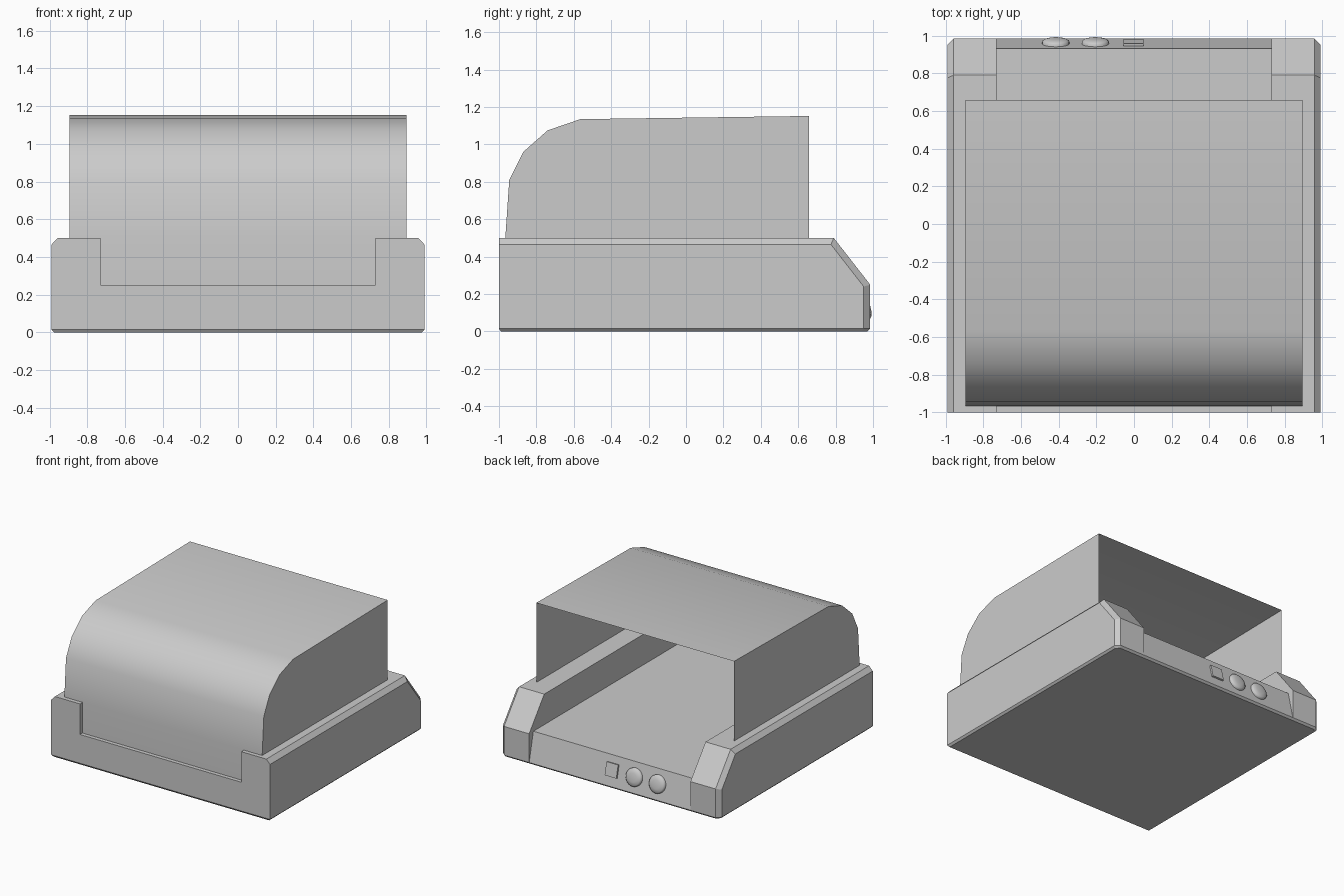
import bpy, bmesh, math
from mathutils import Matrix, Vector

if "Cube" in bpy.data.objects:
    bpy.data.objects.remove(bpy.data.objects["Cube"])


def finish(bm, name, smooth=None):
    bmesh.ops.recalc_face_normals(bm, faces=bm.faces)
    me = bpy.data.meshes.new(name)
    bm.to_mesh(me)
    bm.free()
    ob = bpy.data.objects.new(name, me)
    bpy.context.collection.objects.link(ob)
    if smooth:
        bpy.ops.object.select_all(action='DESELECT')
        ob.select_set(True)
        bpy.context.view_layer.objects.active = ob
        bpy.ops.object.shade_smooth_by_angle(angle=math.radians(smooth))
    return ob


def loft(name, rings):
    """Closed solid through matching rings of points."""
    bm = bmesh.new()
    vs = [[bm.verts.new(p) for p in ring] for ring in rings]
    n = len(rings[0])
    for a, b in zip(vs, vs[1:]):
        for i in range(n):
            j = (i + 1) % n
            bm.faces.new((a[i], a[j], b[j], b[i]))
    bm.faces.new(vs[0])
    bm.faces.new(vs[-1])
    return finish(bm, name)


def section(x, profile):
    return [(x, y, z) for y, z in profile]


FOOT = 0.015

# Side rails: sloped rear end, bevelled outer edges
full = [(-1, FOOT), (-1, 0.5), (0.79, 0.5), (0.985, 0.25), (0.985, FOOT)]
inset = [(-1, FOOT), (-1, 0.465), (0.775, 0.465), (0.95, 0.24), (0.95, FOOT)]
for side, s in (("left", -1), ("right", 1)):
    loft(side + "_rail", [section(s * 0.73, full), section(s * 0.957, full),
                          section(s * 0.99, inset)])

# Floor between the rails with a leaning rear panel
floor = [(-1, FOOT), (-1, 0.25), (0.93, 0.25), (0.984, FOOT)]
loft("floor_slab", [section(-0.73, floor), section(0.73, floor)])


# Foot: thin tapered plate under the base
def outline(d, z):
    x, y = 0.99 - d, 0.985 - d
    f = -1 + d * 0.7
    return [(-x, f, z), (x, f, z), (x, 0.95 - d / 2, z), (0.957 - d / 2, y, z),
            (-0.957 + d / 2, y, z), (-x, 0.95 - d / 2, z)]


loft("foot_plate", [outline(FOOT, 0), outline(0, FOOT)])

# Hood: thin sheet, open at the rear and underneath
curve = [(0.657, 0.25), (0.657, 1.152), (-0.565, 1.135), (-0.74, 1.075),
         (-0.87, 0.96), (-0.945, 0.81), (-0.966, 0.5), (-0.968, 0.25)]
bm = bmesh.new()
sides = [[bm.verts.new(p) for p in section(x, curve)] for x in (-0.895, 0.895)]
for i in range(1, len(curve) - 1):
    a, b = sides
    bm.faces.new((a[i], a[i + 1], b[i + 1], b[i]))
for ring in sides:
    bm.faces.new(ring)
finish(bm, "hood", 30)

# Rear controls, placed on the leaning panel
lean = math.atan2(0.054, 0.235)
normal = Vector((0, math.cos(lean), math.sin(lean)))


def on_panel(x, z):
    y = 0.93 + (0.25 - z) * 0.054 / 0.235
    return Matrix.Translation((x, y, z)) @ normal.to_track_quat('Z', 'Y').to_matrix().to_4x4()


# Domed round buttons
for i, x in enumerate((-0.415, -0.205)):
    bm = bmesh.new()
    rings = []
    n = 24
    for r, h in ((0.072, -0.01), (0.072, 0.012), (0.062, 0.021), (0.035, 0.028)):
        rings.append([bm.verts.new((r * math.cos(2 * math.pi * k / n),
                                    r * math.sin(2 * math.pi * k / n), h)) for k in range(n)])
    for a, b in zip(rings, rings[1:]):
        for k in range(n):
            j = (k + 1) % n
            bm.faces.new((a[k], a[j], b[j], b[k]))
    bm.faces.new(rings[-1])
    bm.transform(on_panel(x, 0.135))
    finish(bm, "round_button_%d" % (i + 1), 50)

# Square button
bm = bmesh.new()
bmesh.ops.create_cube(bm, size=1)
bm.transform(on_panel(-0.003, 0.14) @ Matrix.Diagonal((0.105, 0.105, 0.028, 1)))
finish(bm, "square_button")
